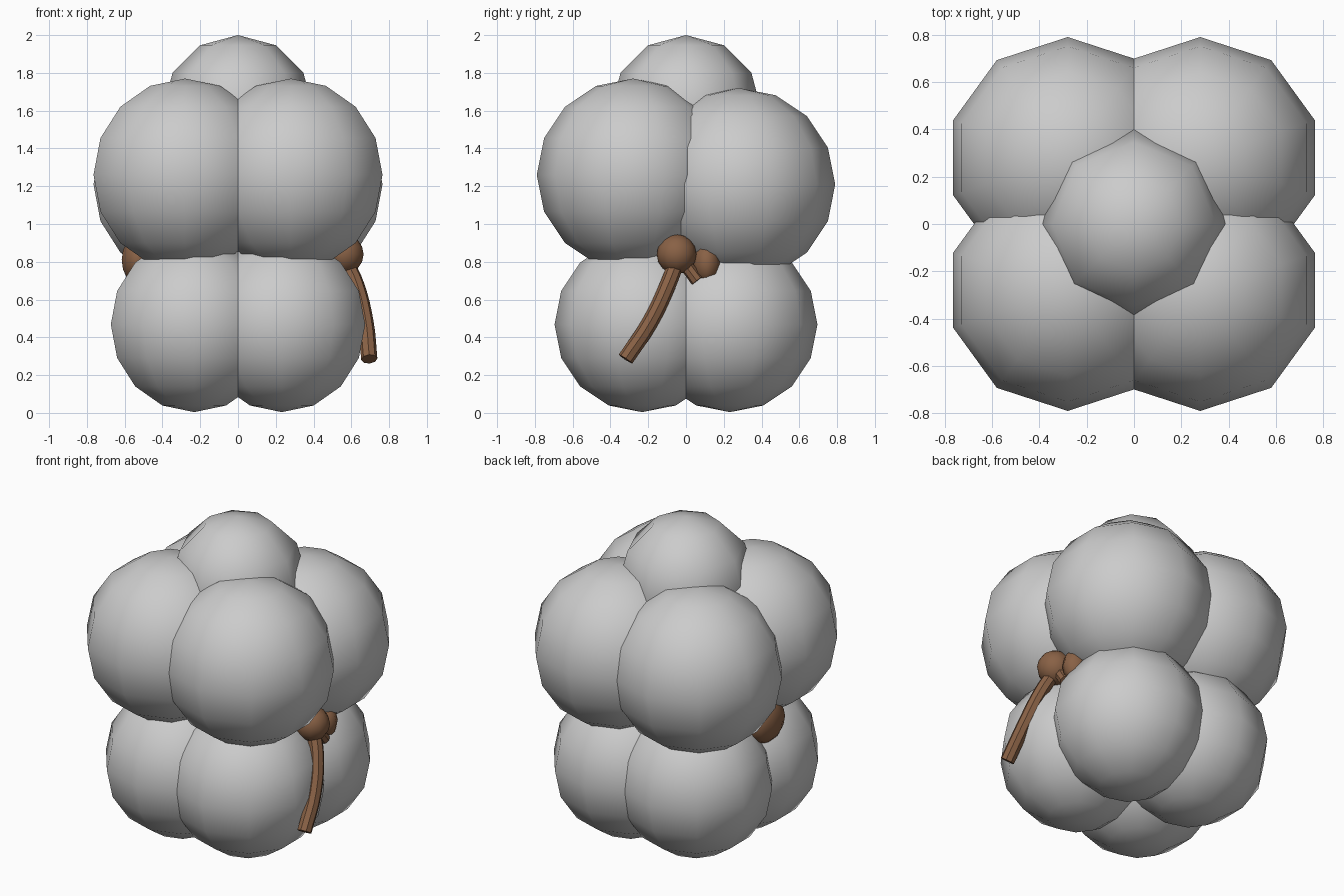
import bpy

if "Cube" in bpy.data.objects:
    bpy.data.objects.remove(bpy.data.objects["Cube"])


def ball(name, loc, r, seg, rings, scale=(1, 1, 1), rot=(0, 0, 0), mat=None):
    bpy.ops.mesh.primitive_uv_sphere_add(segments=seg, ring_count=rings, radius=r, location=loc, rotation=rot)
    ob = bpy.context.object
    ob.name = name
    ob.scale = scale
    bpy.ops.object.shade_smooth()
    if mat:
        ob.data.materials.append(mat)
    return ob


def cord(name, pts, r, mat):
    cu = bpy.data.curves.new(name, 'CURVE')
    cu.dimensions = '3D'
    cu.bevel_depth = r
    cu.bevel_resolution = 2
    cu.resolution_u = 4
    cu.use_fill_caps = True
    sp = cu.splines.new('BEZIER')
    sp.bezier_points.add(len(pts) - 1)
    for bp, p in zip(sp.bezier_points, pts):
        bp.co = p
        bp.handle_left_type = bp.handle_right_type = 'AUTO'
    ob = bpy.data.objects.new(name, cu)
    bpy.context.collection.objects.link(ob)
    cu.materials.append(mat)
    bpy.ops.object.select_all(action='DESELECT')
    ob.select_set(True)
    bpy.context.view_layer.objects.active = ob
    bpy.ops.object.convert(target='MESH')
    bpy.ops.object.shade_smooth_by_angle()


brown = bpy.data.materials.new("brown_cord")
brown.diffuse_color = (0.25, 0.12, 0.06, 1)
brown.use_nodes = True
brown.node_tree.nodes["Principled BSDF"].inputs["Base Color"].default_value = brown.diffuse_color

# Two layers of four bundles; the upper back pair sits a little lower
for sx, side in ((-1, "left"), (1, "right")):
    for sy, end, z in ((-1, "front", 1.26), (1, "back", 1.21)):
        ball(f"lower_{end}_{side}", (0.232 * sx, 0.232 * sy, 0.468), 0.464, 10, 8)
        ball(f"upper_{end}_{side}", (0.28 * sx, 0.28 * sy, z), 0.51, 10, 8)

# Crown bundle
ball("top_bundle", (0, 0, 1.6), 0.4, 8, 6)

# Tie: knot and loop on the right, band showing in the left crevice
ball("knot", (0.56, -0.05, 0.84), 0.105, 12, 8, mat=brown)
ball("knot_loop", (0.53, 0.11, 0.79), 1, 8, 6, (0.09, 0.075, 0.105), mat=brown)
ball("left_band", (-0.53, -0.05, 0.81), 1, 10, 8, (0.09, 0.15, 0.13), mat=brown)

# Loose cord ends
cord("long_tail", [(0.57, -0.05, 0.80), (0.625, -0.095, 0.68),
                   (0.675, -0.19, 0.48), (0.695, -0.32, 0.285)], 0.043, brown)
cord("short_tail", [(0.56, -0.03, 0.82), (0.57, 0.06, 0.70)], 0.035, brown)
